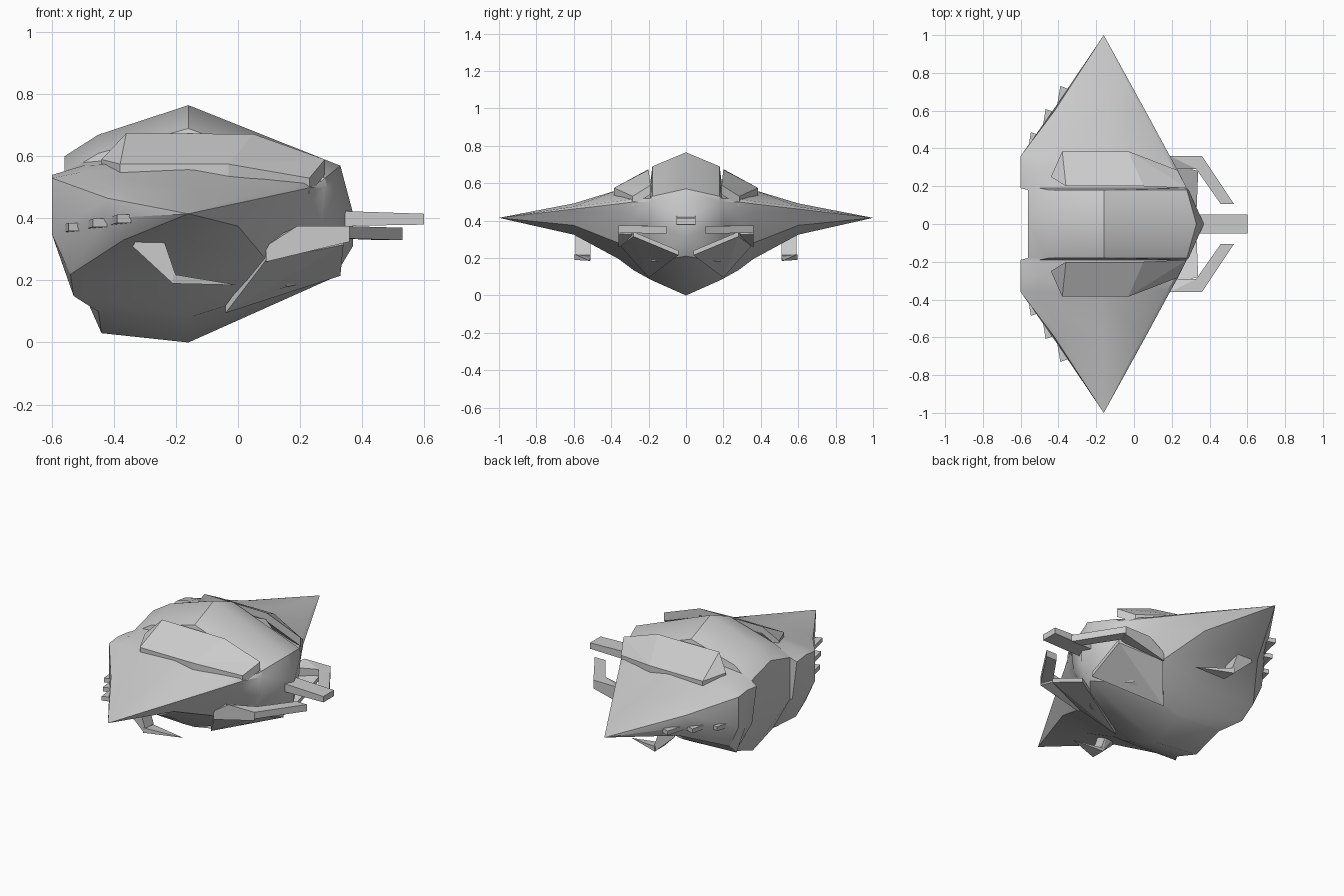
import bpy
import bmesh
import math
from mathutils import Vector

cube = bpy.data.objects.get("Cube")
if cube:
    bpy.data.objects.remove(cube, do_unlink=True)

grey = bpy.data.materials.new("light_grey")
grey.use_nodes = True
grey.diffuse_color = (0.6, 0.6, 0.6, 1)
grey.node_tree.nodes["Principled BSDF"].inputs["Base Color"].default_value = (0.6, 0.6, 0.6, 1)
grey.node_tree.nodes["Principled BSDF"].inputs["Roughness"].default_value = 0.7


def finish(name, bm, mirror=True, smooth=None):
    """Turn a bmesh into an object, mirrored to the other side in y."""
    bmesh.ops.recalc_face_normals(bm, faces=bm.faces)
    mesh = bpy.data.meshes.new(name)
    bm.to_mesh(mesh)
    bm.free()
    mesh.materials.append(grey)
    obj = bpy.data.objects.new(name, mesh)
    bpy.context.collection.objects.link(obj)
    if smooth:
        bpy.ops.object.select_all(action="DESELECT")
        obj.select_set(True)
        bpy.context.view_layer.objects.active = obj
        bpy.ops.object.shade_smooth_by_angle(angle=math.radians(smooth))
    if mirror:
        mod = obj.modifiers.new("mirror", "MIRROR")
        mod.use_axis = (False, True, False)
        mod.use_clip = True
    return obj


def solid(name, *groups, mirror=True):
    """One object made of convex solids, one for each group of corners."""
    bm = bmesh.new()
    for points in groups:
        verts = [bm.verts.new(p) for p in points]
        res = bmesh.ops.convex_hull(bm, input=verts)
        loose = [v for v in res["geom_interior"] if isinstance(v, bmesh.types.BMVert)]
        bmesh.ops.delete(bm, geom=loose, context="VERTS")
    bmesh.ops.dissolve_limit(bm, angle_limit=0.02, verts=bm.verts, edges=bm.edges)
    return finish(name, bm, mirror)


def slab(outline, drop):
    """Corners of an outline and of its copy moved down."""
    return list(outline) + [(x, y, z - drop) for x, y, z in outline]


# Hull and wings: fore-and-aft sections (x, z) from the centre to the tip.
# Order: rear top, top rear, peak, front top, leading edge, chin, keel front,
# keel, keel rear, rear middle
sections = {
    0.0: [(-.56, .60), (-.45, .67), (-.16, .765), (.33, .57), (.37, .42),
          (.37, .31), (.31, .21), (-.16, 0), (-.44, .03), (-.54, .30)],
    0.18: [(-.56, .55), (-.45, .61), (-.16, .69), (.28, .53), (.29, .50),
           (.28, .38), (.16, .18), (-.16, .08), (-.45, .10), (-.56, .30)],
    0.19: [(-.60, .53), (-.50, .58), (-.16, .61), (.27, .52), (.28, .50),
           (.27, .38), (.15, .185), (-.16, .085), (-.46, .105), (-.57, .30)],
    0.28: [(-.60, .54), (-.50, .57), (-.16, .59), (.22, .515), (.235, .50),
           (.22, .42), (.11, .23), (-.16, .135), (-.53, .15), (-.59, .32)],
    0.36: [(-.60, .53), (-.50, .55), (-.16, .565), (.17, .505), (.19, .49),
           (.17, .44), (.08, .28), (-.16, .195), (-.54, .22), (-.60, .35)],
    0.60: [(-.42, .465), (-.37, .48), (-.16, .492), (.04, .475), (.06, .462),
           (.05, .45), (.0, .375), (-.16, .325), (-.37, .33), (-.43, .40)],
}
bm = bmesh.new()
rings = [[bm.verts.new((x, y, z)) for x, z in pts] for y, pts in sections.items()]
tip = bm.verts.new((-.16, 1, .415))
for a, b in zip(rings, rings[1:]):
    for i in range(len(a)):
        j = (i + 1) % len(a)
        bm.faces.new((a[i], a[j], b[j], b[i]))
last = rings[-1]
for i in range(len(last)):
    bm.faces.new((last[i], last[(i + 1) % len(last)], tip))
finish("hull_and_wings", bm, smooth=28)

# Sloping armour plates on top of the wing roots
rear = [(-.36, .20, .675), (-.44, .25, .59), (-.38, .385, .575),
        (-.03, .385, .575), (.05, .20, .672)]
front = [(.05, .20, .672), (-.03, .385, .575), (.04, .29, .57),
         (.23, .285, .53), (.28, .19, .59)]
solid("top_plate", slab(rear, .04), slab(front, .05))

# Nose probe
solid("nose_probe", [(x, s * .05, z) for s in (-1, 1)
                     for x, z in ((.3, .375), (.3, .425), (.6, .38), (.6, .415))],
      mirror=False)

# Plates under the nose that carry the prongs
solid("chin_plate", slab([(-.04, .20, .12), (.09, .35, .29),
                          (.34, .28, .34), (.33, .04, .24)], .025))

# Bent prongs at the front
arm = [(.19, .36, .375), (.36, .36, .375), (.33, .29, .375), (.10, .29, .33), (.09, .36, .31)]
claw = [(.36, .36, .375), (.53, .105, .37), (.46, .105, .37), (.33, .29, .375)]
solid("front_prong", slab(arm, .05), slab(claw, .04))

# Hooked fins under the wings
strut = [(-.34, .59, .31), (-.31, .59, .36), (-.25, .59, .36), (-.20, .59, .215),
         (-.21, .59, .19)]
foot = [(-.21, .595, .19), (-.21, .51, .19), (-.21, .595, .22), (-.21, .51, .21), (0, .515, .185)]
solid("under_fin", strut + [(x, .51, z) for x, y, z in strut[2:]] + [(-.31, .53, .32)], foot)

# Three small blocks along each trailing edge
for i in range(3):
    offset = Vector((-.078 * i, -.122 * i, -.013 * i))
    top = [Vector(p) + offset for p in ((-.39, .73, .412), (-.345, .715, .412),
                                        (-.35, .59, .412), (-.41, .61, .405))]
    solid(f"trailing_block_{i + 1}", slab([tuple(p) for p in top], .026))
